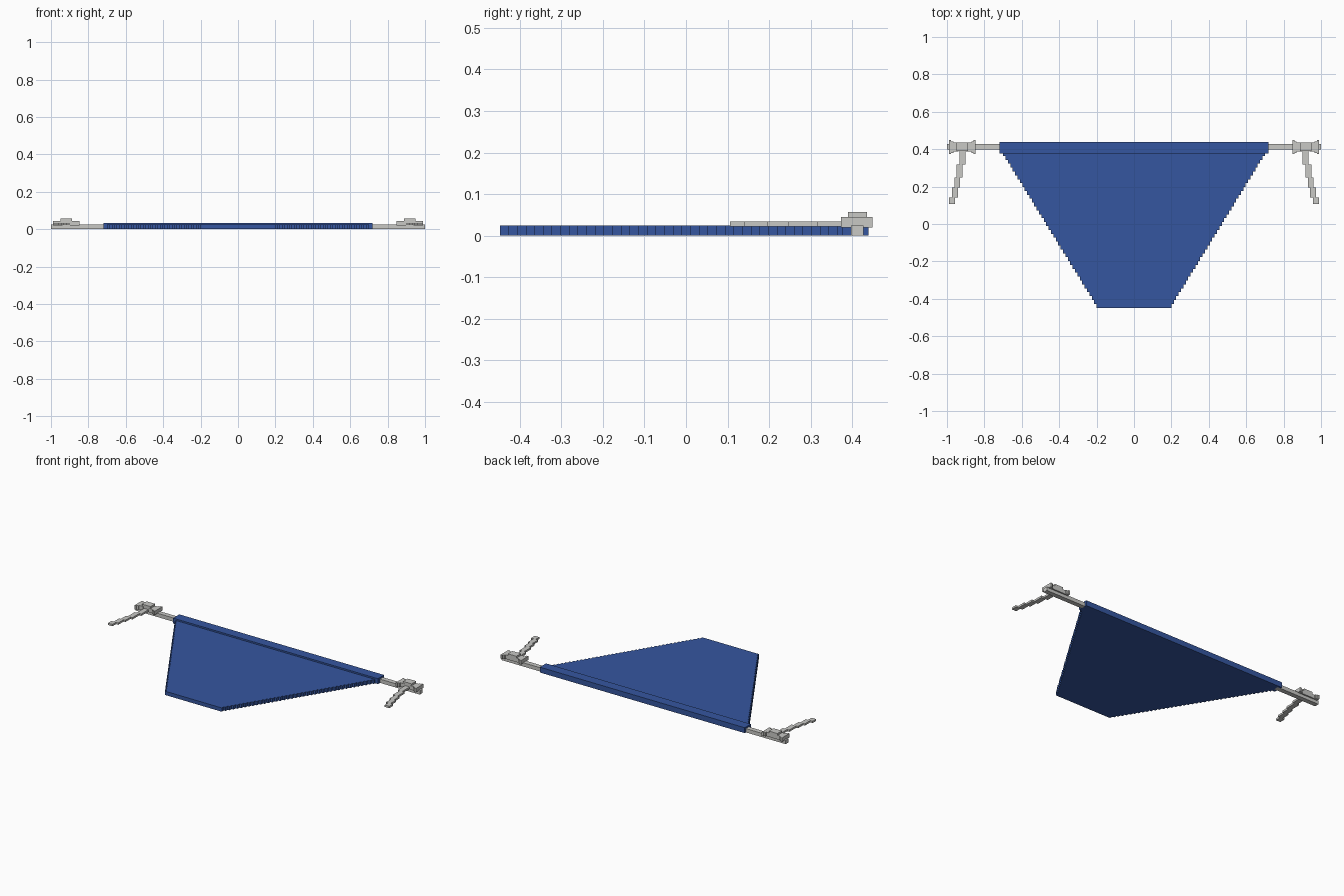
import bpy, bmesh

if "Cube" in bpy.data.objects:
    bpy.data.objects.remove(bpy.data.objects["Cube"])


def material(name, rgb):
    m = bpy.data.materials.new(name)
    m.diffuse_color = (*rgb, 1)
    m.use_nodes = True
    m.node_tree.nodes["Principled BSDF"].inputs["Base Color"].default_value = m.diffuse_color
    return m


BLUE = material("blue cloth", (0.036, 0.094, 0.35))
GREY = material("light grey cord", (0.58, 0.58, 0.56))


def finish(name, bm, mat):
    bmesh.ops.recalc_face_normals(bm, faces=bm.faces[:])
    me = bpy.data.meshes.new(name)
    bm.to_mesh(me)
    bm.free()
    me.materials.append(mat)
    ob = bpy.data.objects.new(name, me)
    bpy.context.collection.objects.link(ob)
    return ob


def boxes(name, mat, items):
    """One object made of boxes given as (x0, x1, y0, y1, z0, z1)."""
    bm = bmesh.new()
    for x0, x1, y0, y1, z0, z1 in items:
        vs = bmesh.ops.create_cube(bm, size=1)["verts"]
        for v in vs:
            v.co = ((x0 + x1) / 2 + v.co.x * (x1 - x0),
                    (y0 + y1) / 2 + v.co.y * (y1 - y0),
                    (z0 + z1) / 2 + v.co.z * (z1 - z0))
    return finish(name, bm, mat)


# Cloth panel: tapering outline with stair-stepped sides, extruded upward
ROWS, Y0, Y1, W0, W1 = 40, -0.448, 0.385, 0.2, 0.70
right = []
for i in range(ROWS):
    w = W0 + (W1 - W0) * i / (ROWS - 1)
    for k in (i, i + 1):
        right.append((w, Y0 + (Y1 - Y0) * k / ROWS))
outline = right + [(-x, y) for x, y in reversed(right)]
bm = bmesh.new()
face = bm.faces.new([bm.verts.new((x, y, 0)) for x, y in outline])
top = bmesh.ops.extrude_face_region(bm, geom=[face])["geom"]
for v in top:
    if isinstance(v, bmesh.types.BMVert):
        v.co.z = 0.024
finish("cloth_panel", bm, BLUE)

# Thick waistband along the top edge
boxes("waistband", BLUE, [(-0.72, 0.72, 0.377, 0.439, 0, 0.034)])

for side, s in (("left", -1), ("right", 1)):
    def mirrored(items):
        return [(min(s * a, s * b), max(s * a, s * b), *r) for a, b, *r in items]

    # Cord coming out of the waistband
    boxes(side + "_cord", GREY, mirrored([(0.70, 1.0, 0.397, 0.427, 0, 0.024)]))

    # Bow: two loops flaring outward from a raised centre knot
    loops = []
    for d in (-1, 1):
        for a, b, h in ((0.02, 0.048, 0.024), (0.048, 0.060, 0.031), (0.060, 0.071, 0.038)):
            loops.append((0.918 + d * a, 0.918 + d * b, 0.411 - h, 0.411 + h, 0.020, 0.045))
    boxes(side + "_bow_loops", GREY, mirrored(loops))
    boxes(side + "_bow_knot", GREY, mirrored([(0.888, 0.948, 0.39, 0.436, 0.02, 0.057)]))

    # Loose cord end hanging from the bow in short stepped pieces
    ys = (0.40, 0.317, 0.248, 0.196, 0.142, 0.106)
    xs = (0.918, 0.932, 0.945, 0.957, 0.973)
    tail = [(x - 0.016, x + 0.016, ys[i + 1], ys[i], 0.022, 0.034)
            for i, x in enumerate(xs)]
    boxes(side + "_cord_end", GREY, mirrored(tail))
